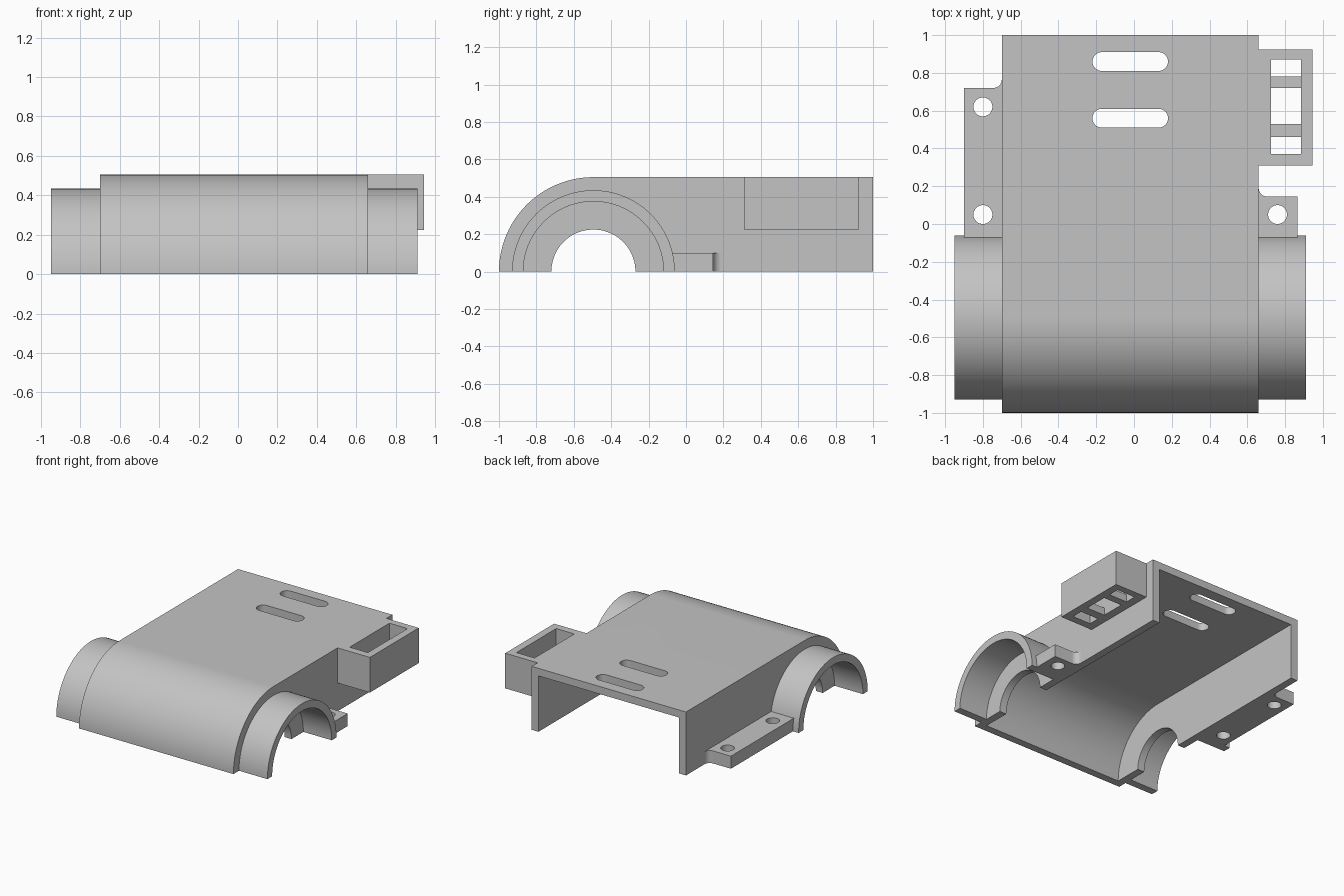
import bpy, bmesh
from math import cos, sin, pi, radians
from mathutils import Vector

cube = bpy.data.objects.get("Cube")
if cube:
    bpy.data.objects.remove(cube, do_unlink=True)

grey = bpy.data.materials.new("plain_grey")
grey.use_nodes = True
grey.diffuse_color = (0.55, 0.55, 0.55, 1)
grey.node_tree.nodes["Principled BSDF"].inputs["Base Color"].default_value = (0.55, 0.55, 0.55, 1)


def arc(cx, cy, r, start, end, steps=48):
    angles = [radians(start + (end - start) * i / steps) for i in range(steps + 1)]
    return [(cx + r * cos(a), cy + r * sin(a)) for a in angles]


def rect(x0, x1, y0, y1):
    return [(x0, y0), (x1, y0), (x1, y1), (x0, y1)]


def circle(cx, cy, r):
    return arc(cx, cy, r, 0, 360)[:-1]


def prism(name, loop, axis, lo, hi):
    """Extrude a yz loop along x, or an xy loop along z."""
    bm = bmesh.new()
    place = (lambda u, v, d: (d, u, v)) if axis == "x" else (lambda u, v, d: (u, v, d))
    face = bm.faces.new([bm.verts.new(place(u, v, lo)) for u, v in loop])
    new = bmesh.ops.extrude_face_region(bm, geom=[face])["geom"]
    step = Vector(place(0, 0, hi - lo))
    bmesh.ops.translate(bm, vec=step, verts=[g for g in new if isinstance(g, bmesh.types.BMVert)])
    bmesh.ops.recalc_face_normals(bm, faces=bm.faces)
    mesh = bpy.data.meshes.new(name)
    bm.to_mesh(mesh)
    bm.free()
    mesh.materials.append(grey)
    ob = bpy.data.objects.new(name, mesh)
    bpy.context.collection.objects.link(ob)
    return ob


def activate(ob):
    bpy.ops.object.select_all(action="DESELECT")
    ob.select_set(True)
    bpy.context.view_layer.objects.active = ob


def cut(ob, *shape):
    cutter = prism("cutter", *shape)
    cutter.hide_render = True
    activate(ob)
    mod = ob.modifiers.new("cut", "BOOLEAN")
    mod.operation, mod.solver, mod.object = "DIFFERENCE", "EXACT", cutter
    bpy.ops.object.modifier_apply(modifier=mod.name)
    bpy.data.objects.remove(cutter, do_unlink=True)


def smooth(ob):
    activate(ob)
    bpy.ops.object.shade_smooth_by_angle(angle=radians(30))


LEFT, RIGHT, WALL = 0.66, -0.70, 0.06
AXIS_Y, TOP = -0.495, 0.505

# Hollow cover: rounded front, flat top, open back and underside
cover = prism("cover", arc(AXIS_Y, 0, TOP, 180, 90) + [(1, TOP), (1, 0)], "x", RIGHT, LEFT)
inner = TOP - WALL
cavity = [(AXIS_Y - inner, -0.1)] + arc(AXIS_Y, 0, inner, 180, 90) + [(1.1, inner), (1.1, -0.1)]
cut(cover, cavity, "x", RIGHT + WALL, LEFT - WALL)
cut(cover, circle(AXIS_Y, 0, 0.225), "x", -1.1, 1.1)

# Rounded slots in the top
for y in (0.56, 0.86):
    slot = arc(0.13, y, 0.05, -90, 90, 16) + arc(-0.17, y, 0.05, 90, 270, 16)
    cut(cover, slot, "z", 0.3, 0.7)
smooth(cover)

# Half-round collars at both ends
ring = arc(AXIS_Y, 0, 0.435, 0, 180) + arc(AXIS_Y, 0, 0.375, 180, 0)
smooth(prism("left_collar", ring, "x", LEFT, 0.91))
smooth(prism("right_collar", ring, "x", -0.95, RIGHT))


# Mounting flanges with screw holes and a filleted back corner
def flange(name, wall_x, side, width, back, hole_ys):
    r = 0.045
    fillet = [(wall_x + side * u, v) for u, v in arc(r, back + r, r, 180, 270, 10)]
    edge = wall_x + side * width
    loop = [(wall_x, -0.075)] + fillet + [(edge, back), (edge, -0.075)]
    ob = prism(name, loop, "z", 0, 0.10)
    for y in hole_ys:
        cut(ob, circle(wall_x + side * 0.10, y, 0.05), "z", -0.1, 0.2)
    smooth(ob)


flange("left_flange", LEFT, 1, 0.205, 0.145, [0.05])
flange("right_flange", RIGHT, -1, 0.20, 0.72, [0.05, 0.62])

# Side socket box: open pocket with three windows through its floor
box = prism("socket_box", rect(LEFT, 0.945, 0.31, 0.925), "z", 0.225, TOP)
cut(box, rect(0.725, 0.885, 0.37, 0.87), "z", 0.285, 0.7)
for y0, y1 in ((0.37, 0.46), (0.53, 0.72), (0.78, 0.87)):
    cut(box, rect(0.725, 0.885, y0, y1), "z", 0.1, 0.35)
